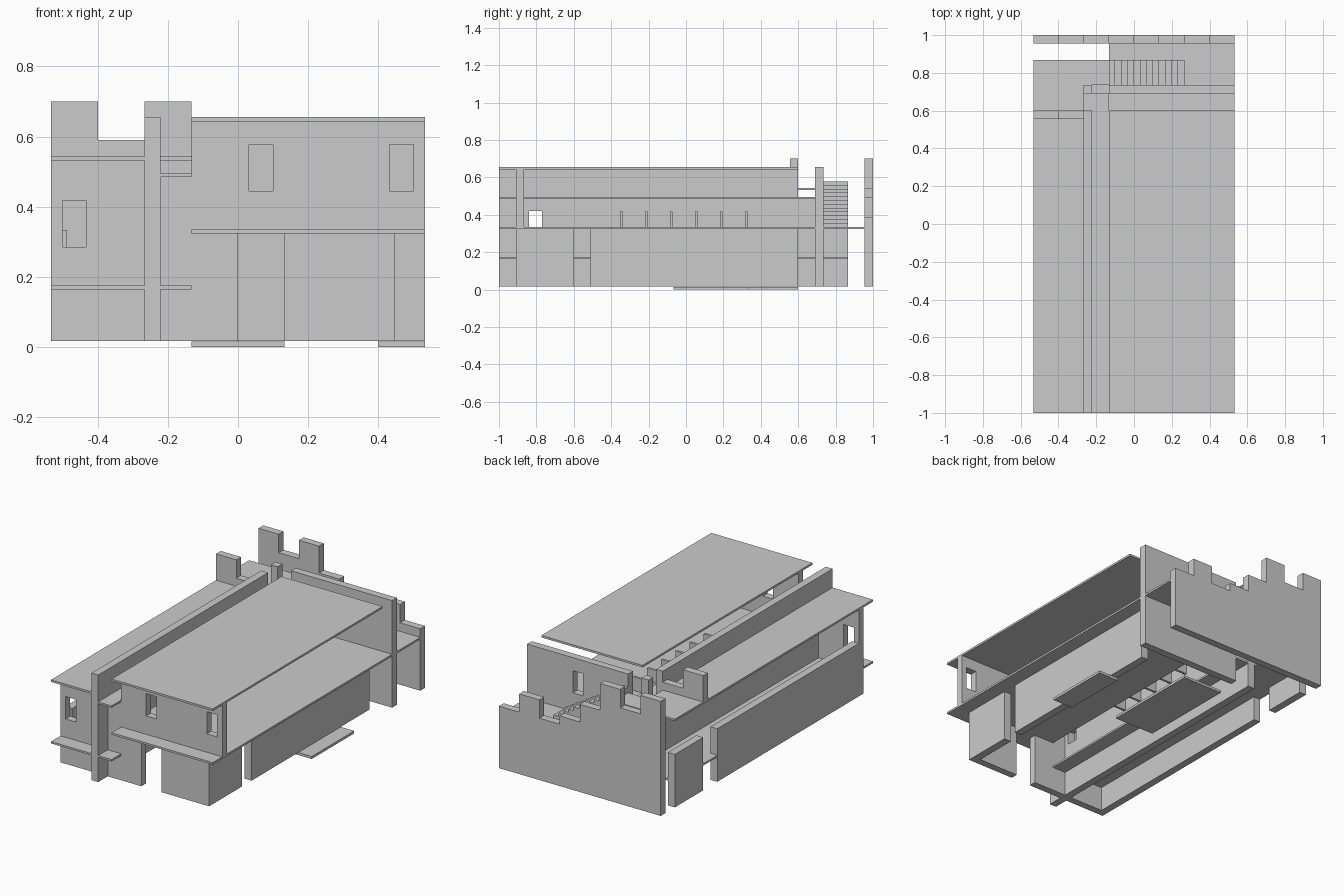
import bpy, bmesh

if "Cube" in bpy.data.objects:
    bpy.data.objects.remove(bpy.data.objects["Cube"])

U = 2 / 15          # planning module
T = 0.045           # wall thickness
G = 0.017           # underside of ground-floor walls


def box(name, x0, x1, y0, y1, z0, z1):
    """Axis-aligned block given by its limits."""
    bm = bmesh.new()
    bmesh.ops.create_cube(bm, size=1)
    for v in bm.verts:
        v.co = ((x0, x1)[v.co.x > 0], (y0, y1)[v.co.y > 0], (z0, z1)[v.co.z > 0])
    me = bpy.data.meshes.new(name)
    bm.to_mesh(me)
    bm.free()
    ob = bpy.data.objects.new(name, me)
    bpy.context.collection.objects.link(ob)
    return ob


def profile(name, pts, y0, y1):
    """XZ outline extruded along y."""
    bm = bmesh.new()
    f = bm.faces.new([bm.verts.new((x, y0, z)) for x, z in pts])
    r = bmesh.ops.extrude_face_region(bm, geom=[f])
    for v in r["geom"]:
        if isinstance(v, bmesh.types.BMVert):
            v.co.y = y1
    bmesh.ops.recalc_face_normals(bm, faces=bm.faces)
    me = bpy.data.meshes.new(name)
    bm.to_mesh(me)
    bm.free()
    ob = bpy.data.objects.new(name, me)
    bpy.context.collection.objects.link(ob)
    return ob


def cut(ob, *limits):
    """Window or passage opening."""
    c = box(ob.name + "_cutter", *limits)
    c.hide_render = True
    c.hide_set(True)
    c.display_type = 'WIRE'
    m = ob.modifiers.new("opening", 'BOOLEAN')
    m.operation, m.object, m.solver = 'DIFFERENCE', c, 'EXACT'
    bpy.context.view_layer.objects.active = ob
    bpy.ops.object.modifier_apply(modifier=m.name)
    bpy.data.objects.remove(c)


def stepped(tops, x0, dx, base):
    """Outline of a wall with a top height per column."""
    pts = [(x0, base)]
    for i, z in enumerate(tops):
        pts += [(x0 + i * dx, z), (x0 + (i + 1) * dx, z)]
    return pts + [(x0 + len(tops) * dx, base)]


L, R = -4 * U, 4 * U
MX0, MX1 = -2 * U, -2 * U + T        # spine wall
FY0, FY1 = -0.91, -0.867             # front wall plane
BY0, BY1 = 0.69, 0.735               # rear cross wall plane

# Slabs and roofs
box("main_roof", -U, R, -1, 0.6, 0.643, 0.655)
box("main_floor", -U, R, -1, 0.955, 0.323, 0.335)
box("left_roof", L, MX0, -1, 0.867, 0.531, 0.543)
box("left_roof_landing", MX0, -U, BY1, 0.867, 0.531, 0.543)
box("left_floor", L, MX0, -1, 0.867, 0.164, 0.175)
box("corridor_floor", MX1, -U, -1, BY1, 0.164, 0.175)
box("corridor_roof", MX1, -U, -1, BY0, 0.484, 0.495)

# Spine wall with a small window and an open passage at its rear end
spine = box("spine_wall", MX0, MX1, -1, BY1, G, 0.655)
cut(spine, MX0 - 0.1, MX1 + 0.1, -0.84, -0.77, 0.335, 0.42)
cut(spine, MX0 - 0.1, MX1 + 0.1, 0.6, BY0, 0.495, 0.8)

# Front walls
left_front = box("left_front_wall", L, MX0, FY0, FY1, G, 0.531)
cut(left_front, -0.5, -0.433, -1, -0.8, 0.285, 0.418)
main_front = box("main_front_wall", -U, R, FY0, FY1, 0.335, 0.643)
for x in (0.032, 0.432):
    cut(main_front, x, x + 0.068, -1, -0.8, 0.445, 0.577)
box("corridor_front_wall", MX1, -U, FY0, FY1, 0.323, 0.484)
box("lower_front_wall_left", MX1, 0, FY0, FY1, G, 0.323)
box("lower_front_wall_right", U, 0.4, FY0, FY1, G, 0.323)

# Side walls
box("right_wall_front", 0.4, 0.447, FY0, -0.6, G, 0.323)
box("right_wall_rear", 0.4, 0.447, -0.51, 0.6, G, 0.323)
box("left_wall_front", L, L + T, FY1, 0.467, G, 0.333)
box("left_wall_rear", L, L + T, 0.6, 0.867, G, 0.333)

# Rear cross wall
rear = box("rear_cross_wall", -U, R, BY0, BY1, G, 0.655)
cut(rear, 0.165, 0.232, 0.6, 0.8, 0.445, 0.577)

# Stepped parapet on the left roof and the battlemented back wall
profile("roof_parapet", stepped([0.70, 0.59], L, U, 0.543), 0.555, 0.6)
profile("back_wall", stepped([0.70, 0.59, 0.70, 0.54, 0.435, 0.386, 0.495, 0.386],
                             L, U, G), 0.955, 1.0)

# Outside stair rising toward the left roof
n = 12
profile("stair", stepped([0.335 + (n - i) * 0.0203 for i in range(n)],
                         -U, 3 * U / n, 0.335), BY1, 0.867)

# Row of low fins inside the main room
for i in range(6):
    y = -0.345 + i * U
    box(f"fin_{i + 1}", MX1, 0.12, y - 0.007, y + 0.007, 0.335, 0.417)

# Ground plates
box("ground_plate_centre", -U, U, 0, 0.6, 0, 0.015)
box("ground_plate_side", 0.4, R, -0.067, 0.333, 0, 0.015)
